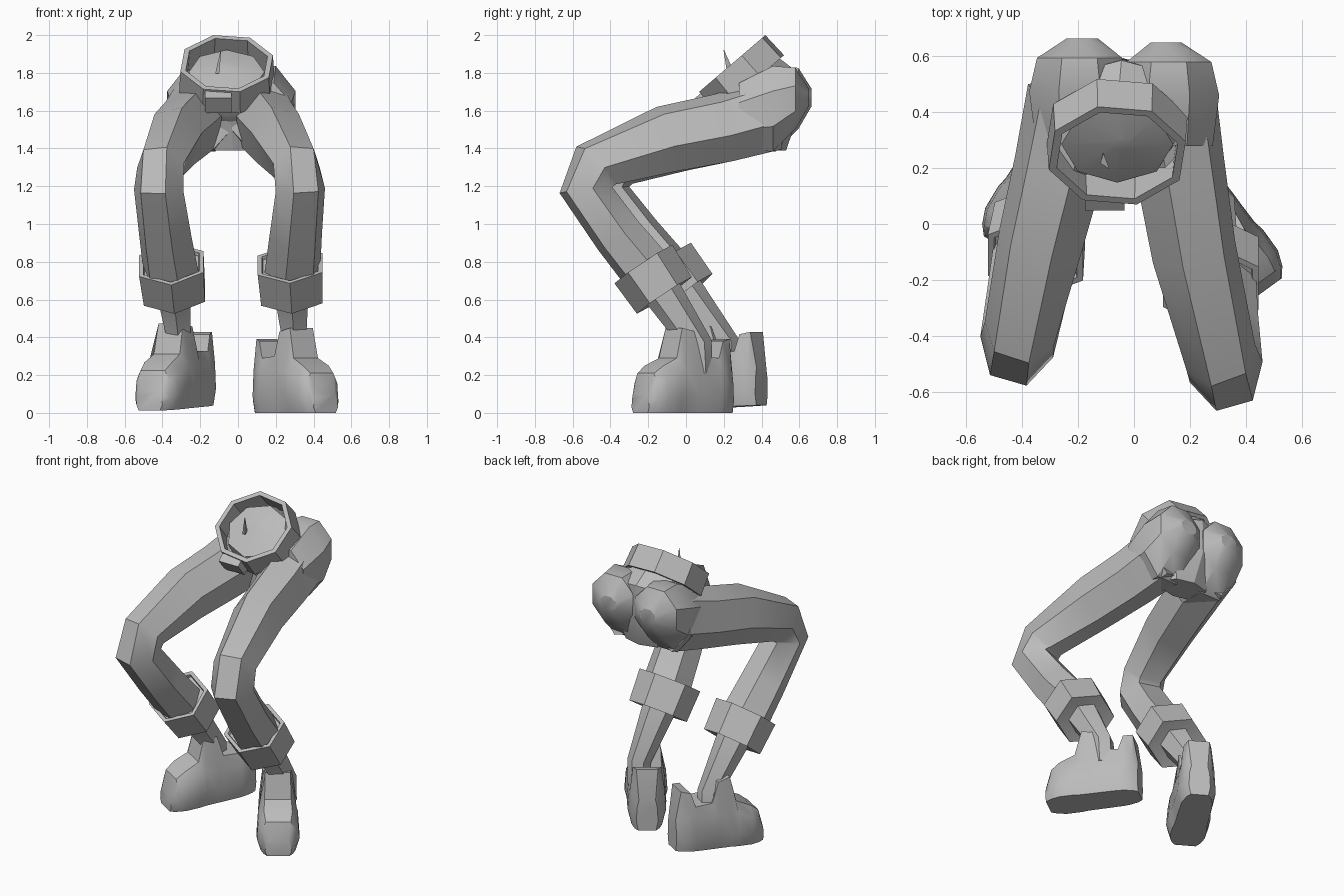
import bpy, bmesh, math
from mathutils import Vector, Matrix

if "Cube" in bpy.data.objects:
    bpy.data.objects.remove(bpy.data.objects["Cube"], do_unlink=True)

grey = bpy.data.materials.new("plain_grey")
grey.use_nodes = True
GREY = (0.5, 0.5, 0.5, 1)
grey.diffuse_color = GREY
grey.node_tree.nodes["Principled BSDF"].inputs["Base Color"].default_value = GREY


def skin(name, rings, closed=False, angle=32):
    """Bridge equal-sized point rings into one solid part."""
    bm = bmesh.new()
    loops = [[bm.verts.new(p) for p in ring] for ring in rings]
    n = len(loops[0])
    pairs = list(zip(loops, loops[1:]))
    if closed:
        pairs.append((loops[-1], loops[0]))
    for a, b in pairs:
        for i in range(n):
            j = (i + 1) % n
            bm.faces.new((a[i], a[j], b[j], b[i]))
    if not closed:
        bm.faces.new(loops[0])
        bm.faces.new(loops[-1])
    bmesh.ops.recalc_face_normals(bm, faces=bm.faces)
    mesh = bpy.data.meshes.new(name)
    bm.to_mesh(mesh)
    bm.free()
    mesh.materials.append(grey)
    obj = bpy.data.objects.new(name, mesh)
    bpy.context.collection.objects.link(obj)
    bpy.ops.object.select_all(action='DESELECT')
    obj.select_set(True)
    bpy.context.view_layer.objects.active = obj
    bpy.ops.object.shade_smooth_by_angle(angle=math.radians(angle))
    return obj


def ring(center, axis, rw, rh, n, turn=0.0):
    """Polygon across an axis: rw sideways, rh front to back."""
    t = Vector(axis).normalized()
    side = (Vector((1, 0, 0)) - t * t.x).normalized()
    up = t.cross(side)
    c = Vector(center)
    steps = [math.tau * i / n + turn for i in range(n)]
    return [c + side * rw * math.sin(a) + up * rh * math.cos(a) for a in steps]


def tube(name, points, radii, n=6, turn=0.0):
    """Loft along a path with mitred joints."""
    pts = [Vector(p) for p in points]
    dirs = [(b - a).normalized() for a, b in zip(pts, pts[1:])]
    dirs = [dirs[0]] + dirs + [dirs[-1]]
    return skin(name, [ring(p, dirs[i] + dirs[i + 1], *radii[i], n, turn)
                       for i, p in enumerate(pts)], angle=40)


def cuff(name, center, axis):
    """Six-sided turned-up trouser cuff with a thick rim."""
    c, t = Vector(center), Vector(axis).normalized()
    profile = [(0.09, 0.1), (0.1, 0.18), (-0.1, 0.19), (-0.1, 0.165), (-0.08, 0.16)]
    return skin(name, [ring(c + t * d, t, r * 1.04, r * 0.97, 6) for d, r in profile],
                angle=20)


def boot(name, center, heading, base, tilt):
    """Loft from heel to toe: (along, half width, top half width, top height)."""
    stations = [(-0.285, 0.065, 0.05, 0.2), (-0.255, 0.09, 0.065, 0.39),
                (-0.2, 0.11, 0.085, 0.38), (-0.17, 0.115, 0.09, 0.29),
                (-0.06, 0.118, 0.09, 0.3), (-0.02, 0.118, 0.085, 0.43),
                (0.06, 0.12, 0.075, 0.45), (0.1, 0.128, 0.08, 0.29),
                (0.19, 0.128, 0.085, 0.25), (0.245, 0.108, 0.075, 0.21),
                (0.28, 0.08, 0.06, 0.1)]
    turn = Matrix.Rotation(math.radians(heading), 3, 'Z')
    rings = []
    for u, w, tw, h in stations:
        half = [(w * 0.82, 0), (w, 0.3 * min(h, 0.3)),
                (w * 0.93, 0.75 * min(h, 0.3)), (tw, h)]
        outline = half + [(-x, z) for x, z in reversed(half)]
        lift = base + tilt * (0.285 - u)
        rings.append([turn @ Vector((x, -u, z + lift)) + Vector(center)
                      for x, z in outline])
    return skin(name, rings)


# Legs: shared heights and thickness, then each side's own stance
heights = [1.58, 1.51, 1.45, 1.31, 1.18, 0.94, 0.72]
radii = [(0.18, 0.2), (0.165, 0.19), (0.155, 0.185),
         (0.13, 0.15), (0.135, 0.145), (0.145, 0.135), (0.155, 0.145)]
stances = {
    "left": dict(
        x=[0.12, 0.165, 0.215, 0.31, 0.33, 0.305, 0.285],
        y=[0.45, 0.2, -0.1, -0.475, -0.53, -0.36, -0.18],
        roll=math.pi / 4, cheek=(0.125, 0),
        cuff=(0.28, -0.17, 0.705), ankle=(0.3, 0.06, 0.36),
        boot=((0.3, -0.015, 0), 36, 0.0, 0.0)),
    "right": dict(
        x=[-0.21, -0.27, -0.335, -0.41, -0.42, -0.385, -0.35],
        y=[0.45, 0.2, -0.06, -0.39, -0.44, -0.26, -0.08],
        roll=-math.pi / 4, cheek=(-0.195, 0.015),
        cuff=(-0.345, -0.06, 0.71), ankle=(-0.31, 0.2, 0.37),
        boot=((-0.325, 0.155, 0), -31, 0.012, 0.05)),
}
for side, s in stances.items():
    tube(side + "_trouser_leg", list(zip(s["x"], s["y"], heights)), radii,
         turn=s["roll"])
    # Buttock: blunt rounded cap behind the thigh
    x, back = s["cheek"]
    skin(side + "_buttock",
         [ring((x + dx * math.copysign(1, x), y + back, z), (0, -1, 0), rw, rh, 8, math.pi / 8)
          for dx, y, z, rw, rh in [(-0.01, 0.65, 1.67, 0.06, 0.05),
                                   (0, 0.58, 1.665, 0.165, 0.175),
                                   (0, 0.46, 1.61, 0.195, 0.245),
                                   (0, 0.28, 1.57, 0.17, 0.19)]])
    c, ankle = Vector(s["cuff"]), Vector(s["ankle"])
    cuff(side + "_cuff", c, ankle - c)
    tube(side + "_shin", [c, ankle, ankle + Vector((0, 0.01, -0.15))],
         [(0.11, 0.11), (0.068, 0.08), (0.065, 0.07)])
    boot(side + "_boot", *s["boot"])

# Pelvis: faceted waist running down and back to the crotch
down = Vector((0, 0.65, -0.76))
skin("pelvis", [
    ring((-0.045, 0.285, 1.84), down, 0.03, 0.03, 8),
    ring((-0.06, 0.285, 1.805), down, 0.2, 0.18, 8),
    ring((-0.055, 0.32, 1.765), down, 0.215, 0.2, 8),
    ring((-0.045, 0.4, 1.69), (0, 0.5, -0.8), 0.29, 0.22, 8),
    ring((-0.04, 0.43, 1.56), (0, 0.1, -1), 0.25, 0.165, 8),
    ring((-0.025, 0.43, 1.39), (0, 0, -1), 0.16, 0.1, 8)], angle=25)

# Belt: tilted eight-sided band with thickness
rim = Vector((-0.06, 0.245, 1.85))
roll = math.radians(16)
skin("belt", [ring(rim + down * d, down, r, r * 0.94, 8, roll)
              for d, r in [(0, 0.255), (0.145, 0.262), (0.145, 0.235), (0, 0.225)]],
     closed=True, angle=20)

# Buckle on the front of the belt
outward = Vector((0, -0.76, -0.65))
middle = Vector((-0.105, 0.11, 1.65))
skin("buckle", [ring(middle + outward * d, outward, 0.1, 0.075, 4, math.pi / 4)
                for d in (-0.02, 0.035)], angle=20)

# Small sliver standing out of the waist
skin("waist_sliver", [ring((-0.11, 0.23, 1.8), (0, -0.2, 1), 0.012, 0.025, 3),
                      ring((-0.09, 0.2, 1.92), (0, -0.2, 1), 0.002, 0.002, 3)])
